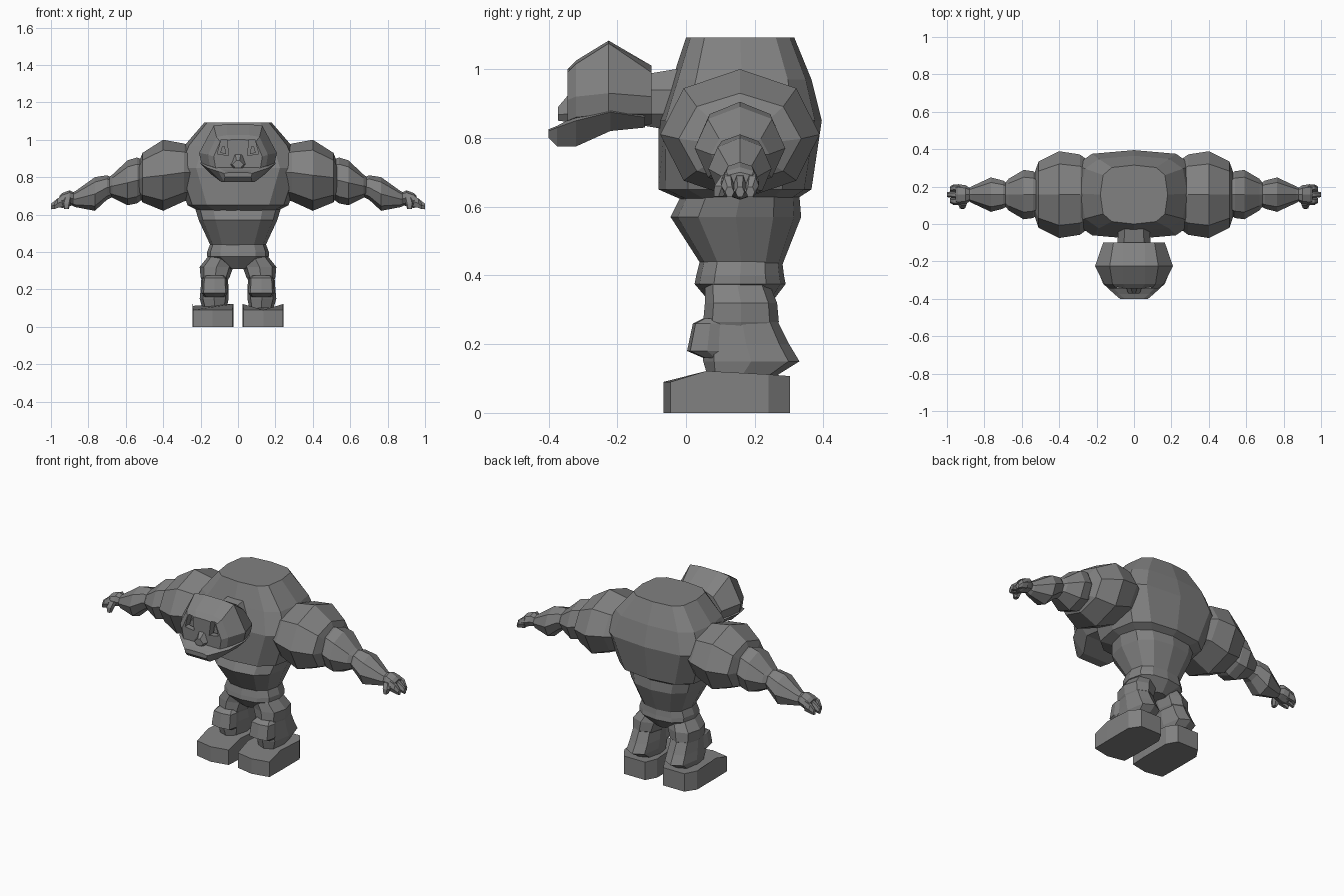
import bpy, bmesh, math
from mathutils import Vector

grey = bpy.data.materials.new("stone_grey")
grey.diffuse_color = (0.22, 0.22, 0.22, 1)
CY = 0.157  # depth of the body axis


def loft(name, rings, mirror=False):
    """Skin a list of equal-length point rings and cap both ends."""
    bm = bmesh.new()
    vs = [[bm.verts.new(p) for p in ring] for ring in rings]
    n = len(vs[0])
    for a, b in zip(vs, vs[1:]):
        for i in range(n):
            j = (i + 1) % n
            bm.faces.new((a[i], a[j], b[j], b[i]))
    bm.faces.new(vs[0][::-1])
    bm.faces.new(vs[-1])
    bmesh.ops.recalc_face_normals(bm, faces=bm.faces)
    me = bpy.data.meshes.new(name)
    bm.to_mesh(me)
    bm.free()
    me.materials.append(grey)
    ob = bpy.data.objects.new(name, me)
    bpy.context.collection.objects.link(ob)
    if mirror:
        ob.modifiers.new("mirror", 'MIRROR')
    return ob


def power(v, e):
    return math.copysign(abs(v) ** e, v) if abs(v) > 1e-6 else 0.0


def level(z, x0, x1, y0, y1, n=12, e=0.7):
    """Horizontal rounded ring at height z."""
    pts = []
    for i in range(n):
        a = math.tau * i / n
        pts.append(((x0 + x1) / 2 + (x1 - x0) / 2 * power(math.cos(a), e),
                    (y0 + y1) / 2 + (y1 - y0) / 2 * power(math.sin(a), e), z))
    return pts


def slice_x(x, z0, z1, ry, cy=CY, n=8, lean=0.0):
    """Upright ring across the arm; lean shifts its top outward."""
    pts = []
    for i in range(n):
        a = math.tau * i / n
        s = math.sin(a)
        pts.append((x + lean * s, cy + ry * math.cos(a),
                    (z0 + z1) / 2 + (z1 - z0) / 2 * s))
    return pts


def slice_y(y, half):
    """Ring across the head from its right-hand (x, z) outline, top to bottom."""
    return [(x, y, z) for x, z in half] + [(-x, y, z) for x, z in half[::-1]]


# Trunk
loft("chest", [level(z, -x, x, a, b, 12, e) for z, x, a, b, e in (
    (0.615, 0.20, 0.0, 0.31, 0.8), (0.65, 0.27, -0.08, 0.365, 0.7),
    (0.85, 0.34, -0.08, 0.395, 0.6), (0.97, 0.285, -0.04, 0.365, 0.6),
    (1.092, 0.18, 0.0, 0.315, 0.6))])
loft("waist", [level(z, -x, x, a, b, 12, 0.8) for z, x, a, b in (
    (0.43, 0.145, 0.045, 0.28), (0.57, 0.21, -0.045, 0.335),
    (0.63, 0.228, -0.015, 0.33))])
loft("pelvis", [level(z, -x, x, a, b, 12, 0.8) for z, x, a, b in (
    (0.31, 0.05, 0.08, 0.24), (0.375, 0.165, 0.025, 0.29),
    (0.40, 0.165, 0.03, 0.285), (0.44, 0.15, 0.04, 0.28))])

# Arms
loft("shoulder", [slice_x(*r) for r in (
    (0.20, 0.70, 0.95, 0.15), (0.29, 0.67, 0.98, 0.215), (0.40, 0.62, 1.0, 0.232),
    (0.51, 0.665, 0.93, 0.178), (0.53, 0.70, 0.88, 0.12))], True)
loft("upper_arm", [slice_x(*r) for r in (
    (0.50, 0.69, 0.89, 0.10), (0.54, 0.66, 0.905, 0.125), (0.59, 0.65, 0.89, 0.132),
    (0.67, 0.69, 0.815, 0.085), (0.69, 0.70, 0.80, 0.06))], True)
loft("forearm", [slice_x(*r) for r in (
    (0.66, 0.70, 0.79, 0.05), (0.70, 0.68, 0.81, 0.075), (0.765, 0.62, 0.80, 0.092),
    (0.87, 0.64, 0.725, 0.043), (0.89, 0.65, 0.715, 0.03))], True)

# Hands
loft("palm", [slice_x(*r) for r in (
    (0.87, 0.655, 0.715, 0.03), (0.90, 0.645, 0.73, 0.05),
    (0.94, 0.635, 0.715, 0.056), (0.955, 0.64, 0.70, 0.05))], True)
for k, tip in enumerate((0.985, 1.0, 0.985)):
    cy = CY + (k - 1) * 0.036
    loft("finger", [slice_x(0.93, 0.638, 0.705, 0.019, cy, 6),
                    slice_x(0.965, 0.632, 0.69, 0.019, cy, 6),
                    slice_x(tip, 0.625, 0.66, 0.013, CY + (k - 1) * 0.03, 6)], True)
loft("thumb", [level(0.69, 0.89, 0.93, 0.10, 0.15, 6), level(0.66, 0.895, 0.94, 0.08, 0.13, 6),
               level(0.63, 0.905, 0.93, 0.08, 0.11, 6)], True)

# Legs
loft("thigh", [level(z, a, b, c, d, 8, 0.8) for z, a, b, c, d in (
    (0.24, 0.06, 0.19, 0.07, 0.25), (0.265, 0.045, 0.20, 0.05, 0.27),
    (0.32, 0.025, 0.205, 0.055, 0.265), (0.37, 0.015, 0.165, 0.055, 0.245),
    (0.40, 0.02, 0.14, 0.07, 0.23))], True)
loft("shin", [level(z, a, b, c, d, 8, 0.75) for z, a, b, c, d in (
    (0.10, 0.06, 0.19, 0.065, 0.25), (0.15, 0.05, 0.205, 0.05, 0.33),
    (0.20, 0.05, 0.20, 0.05, 0.30), (0.27, 0.055, 0.195, 0.06, 0.265))], True)
loft("knee_guard", [level(z, a, b, c, d, 8, 0.5) for z, a, b, c, d in (
    (0.16, 0.07, 0.18, 0.05, 0.12), (0.18, 0.055, 0.195, 0.003, 0.12),
    (0.26, 0.06, 0.19, 0.02, 0.12), (0.275, 0.075, 0.175, 0.05, 0.12))], True)
sole = ((0.03, -0.045), (0.135, -0.066), (0.24, -0.045), (0.242, 0.06),
        (0.242, 0.24), (0.20, 0.302), (0.06, 0.302), (0.025, 0.24), (0.025, 0.06))
top = (0.09, 0.09, 0.09, 0.122, 0.112, 0.107, 0.107, 0.112, 0.122)
loft("foot", [[(x, y, 0) for x, y in sole],
              [(x, y, z) for (x, y), z in zip(sole, top)]], True)

# Head and neck
loft("neck", [[(x * w, y, z) for x, z in ((-1, 0.87), (-0.6, 0.82 + d), (0.6, 0.82 + d), (1, 0.87),
                                          (1, 0.94), (0.6, 1.0 - d), (-0.6, 1.0 - d), (-1, 0.94))]
              for y, w, d in ((-0.15, 0.09, 0.02), (-0.03, 0.085, 0.0), (0.05, 0.10, 0.0))])
skull = loft("head", [slice_y(y, h) for y, h in (
    (-0.10, ((0.06, 1.01), (0.11, 0.99), (0.165, 0.92), (0.155, 0.87), (0.07, 0.84))),
    (-0.225, ((0.06, 1.083), (0.13, 1.075), (0.208, 0.93), (0.195, 0.87), (0.09, 0.83))),
    (-0.32, ((0.06, 1.025), (0.115, 1.015), (0.16, 0.92), (0.15, 0.86), (0.07, 0.82))),
    (-0.345, ((0.04, 1.0), (0.095, 0.99), (0.13, 0.91), (0.12, 0.85), (0.05, 0.82))))])
loft("jaw", [slice_y(y, h) for y, h in (
    (-0.12, ((0.15, 0.865), (0.165, 0.86), (0.12, 0.83))),
    (-0.22, ((0.18, 0.885), (0.205, 0.875), (0.15, 0.82))),
    (-0.32, ((0.13, 0.865), (0.165, 0.85), (0.09, 0.775))),
    (-0.375, ((0.08, 0.835), (0.105, 0.83), (0.075, 0.775))),
    (-0.40, ((0.05, 0.825), (0.075, 0.82), (0.07, 0.80))))])
loft("nose", [slice_y(y, h) for y, h in (
    (-0.33, ((0.02, 0.94), (0.045, 0.87), (0.03, 0.845))),
    (-0.372, ((0.008, 0.89), (0.03, 0.868), (0.015, 0.85))))])

# Eye sockets cut into the face, with eyes set inside
socket = ((0.05, 0.915), (0.11, 0.925), (0.09, 1.0), (0.06, 1.0))
for side in (-1, 1):
    cutter = loft("socket_cutter", [[(side * x, y, z) for x, z in socket] for y in (-0.30, -0.42)])
    cutter.hide_render = True
    mod = skull.modifiers.new("socket", 'BOOLEAN')
    mod.operation, mod.solver, mod.object = 'DIFFERENCE', 'EXACT', cutter
    bpy.context.view_layer.objects.active = skull
    bpy.ops.object.modifier_apply(modifier=mod.name)
    bpy.data.objects.remove(cutter)
loft("eye", [[(x, y, z) for x, z in ((0.065, 0.925), (0.095, 0.93), (0.085, 0.965), (0.07, 0.965))]
             for y in (-0.29, -0.325)], True)
